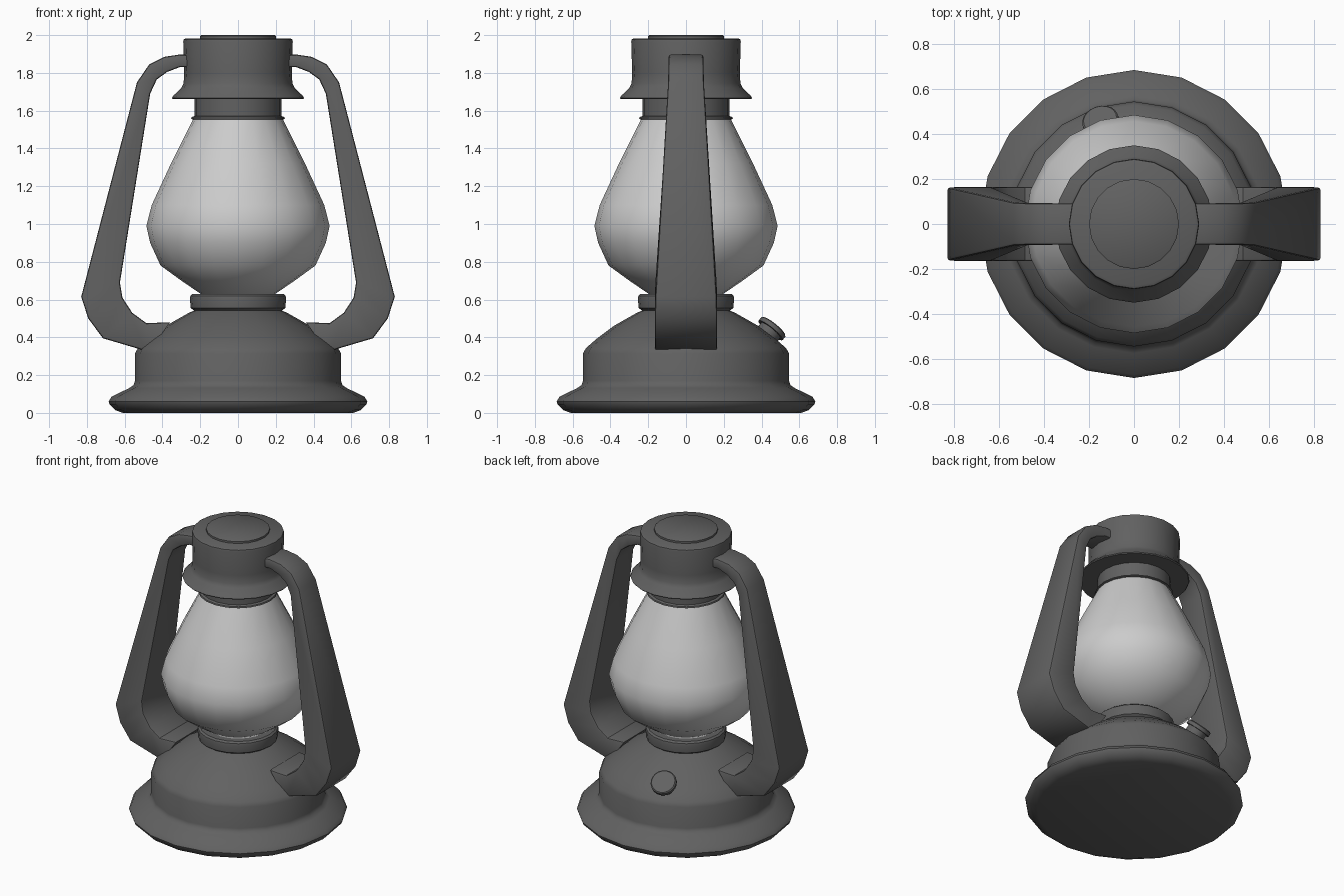
import bpy, bmesh, math
from mathutils import Vector

if "Cube" in bpy.data.objects:
    bpy.data.objects.remove(bpy.data.objects["Cube"])

SIDES = 20


def material(name, grey):
    m = bpy.data.materials.new(name)
    m.diffuse_color = (grey, grey, grey, 1)
    m.use_nodes = True
    m.node_tree.nodes["Principled BSDF"].inputs["Base Color"].default_value = m.diffuse_color
    return m


metal = material("dark_metal", 0.12)
glass = material("pale_glass", 0.8)


def finish(name, bm, mat, angle=38):
    bmesh.ops.recalc_face_normals(bm, faces=bm.faces)
    me = bpy.data.meshes.new(name)
    bm.to_mesh(me)
    bm.free()
    me.materials.append(mat)
    ob = bpy.data.objects.new(name, me)
    bpy.context.collection.objects.link(ob)
    bpy.ops.object.select_all(action='DESELECT')
    ob.select_set(True)
    bpy.context.view_layer.objects.active = ob
    bpy.ops.object.shade_smooth_by_angle(angle=math.radians(angle))
    return ob


def lathe(name, profile, mat, sides=SIDES, angle=38):
    """Revolve (radius, z) points around z and cap both ends."""
    bm = bmesh.new()
    rings = [[bm.verts.new((r * math.cos(2 * math.pi * i / sides),
                            r * math.sin(2 * math.pi * i / sides), z))
              for i in range(sides)] for r, z in profile]
    for a, b in zip(rings, rings[1:]):
        for i in range(sides):
            j = (i + 1) % sides
            bm.faces.new((a[i], a[j], b[j], b[i]))
    bm.faces.new(rings[0][::-1])
    bm.faces.new(rings[-1])
    return finish(name, bm, mat, angle)


# Fuel tank base with flared foot, domed shoulder and neck
lathe("base", [(0.61, 0), (0.65, 0.015), (0.68, 0.045), (0.685, 0.06), (0.67, 0.085),
               (0.575, 0.132), (0.553, 0.147), (0.545, 0.17), (0.545, 0.315),
               (0.53, 0.343), (0.47, 0.395), (0.38, 0.462), (0.26, 0.53),
               (0.232, 0.542), (0.25, 0.555), (0.255, 0.605), (0.252, 0.62),
               (0.24, 0.63)], metal)

# Glass globe
lathe("globe", [(0.19, 0.625), (0.30, 0.70), (0.41, 0.78), (0.465, 0.90), (0.485, 0.99),
                (0.457, 1.10), (0.355, 1.32), (0.235, 1.56)], glass)

# Collar above the globe
lathe("collar", [(0.24, 1.553), (0.248, 1.557), (0.245, 1.566), (0.23, 1.572),
                 (0.23, 1.68)], metal)

# Chimney cap with flared skirt, and its lid
lathe("cap", [(0.345, 1.662), (0.35, 1.668), (0.342, 1.68), (0.30, 1.72), (0.288, 1.745),
              (0.285, 1.80), (0.29, 1.965), (0.287, 1.977), (0.275, 1.983)], metal)
lathe("cap_lid", [(0.2, 1.975), (0.2, 1.996), (0.194, 2.0)], metal)

# Filler knob on the rear shoulder
knob = lathe("filler_knob", [(0.065, -0.05), (0.065, 0.035), (0.082, 0.035),
                             (0.082, 0.058), (0.075, 0.064)], metal)
az = math.radians(108)
out = Vector((math.cos(az), math.sin(az), 0))
knob.location = out * 0.448 + Vector((0, 0, 0.41))
knob.rotation_euler = (out * 0.65 + Vector((0, 0, 0.76))).to_track_quat('Z', 'Y').to_euler()

# Side frame: stations of outer (x, z), inner (x, z), half width; mirrored across x
stations = [
    ((0.25, 1.895), (0.25, 1.83), 0.092),
    ((0.31, 1.897), (0.31, 1.83), 0.092),
    ((0.39, 1.885), (0.375, 1.805), 0.092),
    ((0.47, 1.845), (0.43, 1.765), 0.093),
    ((0.535, 1.75), (0.465, 1.69), 0.095),
    ((0.83, 0.615), (0.625, 0.69), 0.162),
    ((0.793, 0.50), (0.612, 0.61), 0.165),
    ((0.715, 0.395), (0.56, 0.53), 0.165),
    ((0.495, 0.33), (0.485, 0.475), 0.165),
    ((0.46, 0.34), (0.36, 0.48), 0.165),
]
bm = bmesh.new()
rows = [[bm.verts.new((p[0], y, p[1])) for p, y in ((o, -w), (o, w), (i, w), (i, -w))]
        for o, i, w in stations]
for a, b in zip(rows, rows[1:]):
    for k in range(4):
        bm.faces.new((a[k], a[(k + 1) % 4], b[(k + 1) % 4], b[k]))
bm.faces.new(rows[0][::-1])
bm.faces.new(rows[-1])
bmesh.ops.recalc_face_normals(bm, faces=bm.faces)
long_edges = [bm.edges.get((a[k], b[k])) for a, b in zip(rows, rows[1:]) for k in range(4)]
bmesh.ops.bevel(bm, geom=long_edges, offset=0.012, segments=2, profile=0.5,
                affect='EDGES', clamp_overlap=True)
frame = finish("side_frames", bm, metal, 35)
frame.modifiers.new("mirror", 'MIRROR').use_axis[0] = True
